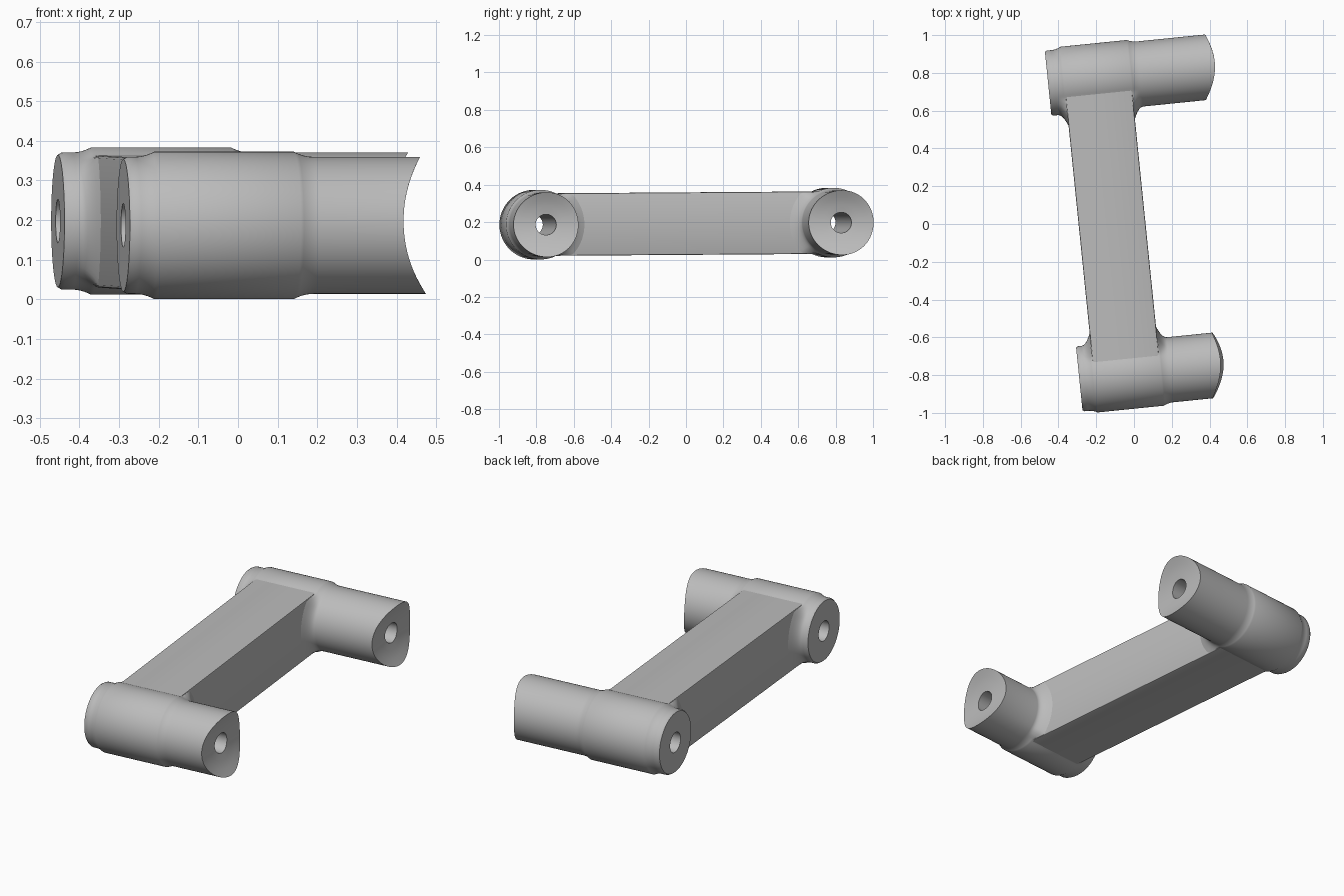
import bpy
import bmesh
from math import sin, cos, pi, sqrt, radians
from mathutils import Matrix

cube = bpy.data.objects.get("Cube")
if cube:
    bpy.data.objects.remove(cube)

grey = bpy.data.materials.new("plain_grey")
grey.use_nodes = True
colour = (0.5, 0.5, 0.5, 1)
grey.diffuse_color = colour
grey.node_tree.nodes["Principled BSDF"].inputs["Base Color"].default_value = colour

# The whole link is yawed, and rises slightly towards the back
FRAME = (Matrix.Translation((0, 0, 0.192))
         @ Matrix.Rotation(radians(5.8), 4, 'Z')
         @ Matrix.Rotation(radians(0.4), 4, 'X'))
ARM_L, ARM_R, ARM_H = -0.292, 0.061, 0.167
TUBE, BUMP, HOLE = 0.173, 0.186, 0.055
FILLET, AXIS = 0.05, 0.787
SIDES = 96


def finish(bm, name):
    bmesh.ops.recalc_face_normals(bm, faces=bm.faces)
    mesh = bpy.data.meshes.new(name)
    bm.to_mesh(mesh)
    bm.free()
    mesh.materials.append(grey)
    obj = bpy.data.objects.new(name, mesh)
    obj.matrix_world = FRAME
    bpy.context.collection.objects.link(obj)
    bpy.ops.object.select_all(action='DESELECT')
    obj.select_set(True)
    bpy.context.view_layer.objects.active = obj
    bpy.ops.object.shade_smooth_by_angle(angle=radians(35))
    return obj


def swell(u):
    """Blend weight of the thick band, fading out beside the arm."""
    away = max(ARM_L - u, u - ARM_R, 0) / FILLET
    return max(1 - away, 0) ** 2


def band_radius(angle, toward):
    """Thick band radius; it grows into a fillet where the arm joins."""
    if cos(angle) * toward <= 0:
        return BUMP
    reach = (ARM_H - 0.004) / max(abs(sin(angle)), 0.01)
    return min(max(reach, BUMP), 0.235)


def boss(name, v0, toward, left, right, lift):
    """Tube with a flat left end, a saddle-cut right end and a bore."""
    bm = bmesh.new()
    steps = [i / 6 for i in range(7)]
    stations = [left, left + 0.01]
    stations += [ARM_L - FILLET * (1 - t) for t in steps]
    stations += [ARM_R + FILLET * t for t in steps]

    def saddle(r, a):
        z = r * sin(a) - lift
        return right + 0.32 - sqrt(0.32 ** 2 - z * z) + 0.09 * r * cos(a)

    def ring(radius_fn, u_fn):
        verts = []
        for i in range(SIDES):
            a = 2 * pi * i / SIDES
            r = radius_fn(a)
            verts.append(bm.verts.new((u_fn(r, a), v0 + r * cos(a), r * sin(a))))
        return verts

    # Outer wall, saddle face, then back through the bore
    rings = [ring(lambda a: HOLE, lambda r, a: left)]
    for k, u in enumerate(stations):
        base = TUBE - (0.006 if k == 0 else 0)
        rings.append(ring(
            lambda a: base + (band_radius(a, toward) - base) * swell(u) * (k > 1),
            lambda r, a: u))
    for r0 in (TUBE, 0.135, 0.095, HOLE):
        rings.append(ring(lambda a: r0, saddle))
    for lower, upper in zip(rings, rings[1:] + rings[:1]):
        for i in range(SIDES):
            j = (i + 1) % SIDES
            bm.faces.new((lower[i], lower[j], upper[j], upper[i]))
    return finish(bm, name)


boss("front_boss", -AXIS, 1, -0.371, 0.338, 0.012)
boss("back_boss", AXIS, -1, -0.377, 0.46, 0)

# Straight connecting arm with softened long edges
bm = bmesh.new()
bmesh.ops.create_cube(bm, size=1)
bmesh.ops.scale(bm, vec=(ARM_R - ARM_L, 1.44, 2 * ARM_H), verts=bm.verts)
bmesh.ops.translate(bm, vec=((ARM_L + ARM_R) / 2, 0, 0), verts=bm.verts)
long_edges = [e for e in bm.edges if abs(e.verts[0].co.y - e.verts[1].co.y) > 1]
bmesh.ops.bevel(bm, geom=long_edges, offset=0.007, segments=2, profile=0.5, affect='EDGES')
finish(bm, "connecting_arm")
